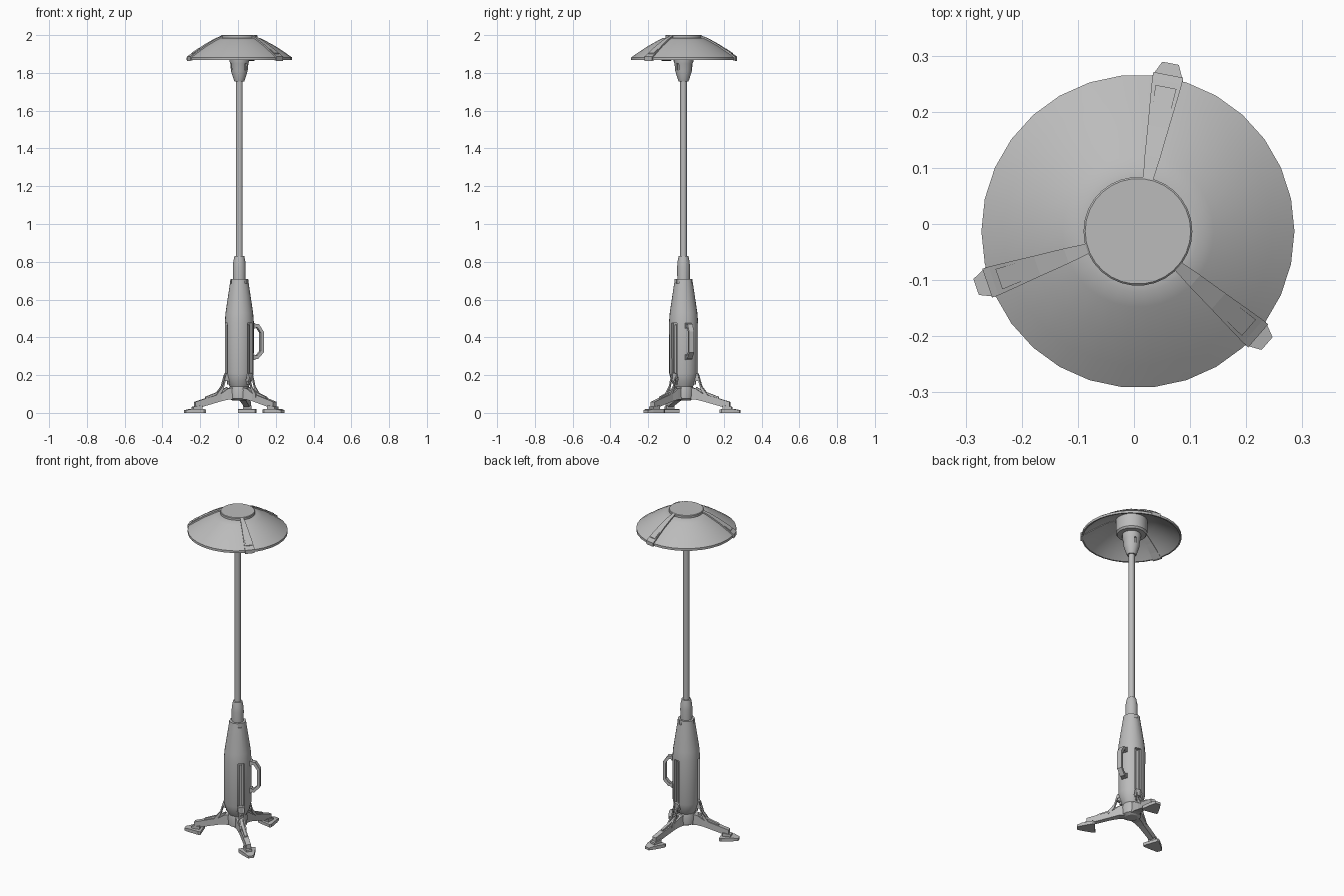
import bpy, bmesh, math
from mathutils import Matrix, Vector

if "Cube" in bpy.data.objects:
    bpy.data.objects.remove(bpy.data.objects["Cube"], do_unlink=True)

AXIS = Vector((0.007, -0.013, 0))        # lamp axis
ARMS = (79, 199, 319)                    # directions of legs, ribs and slots

metal = bpy.data.materials.new("grey metal")
metal.use_nodes = True
GREY = (0.5, 0.5, 0.5, 1)
metal.diffuse_color = GREY
metal.node_tree.nodes["Principled BSDF"].inputs["Base Color"].default_value = GREY


def finish(name, bm, angle=0):
    """Turn a bmesh into a shaded object, rotated about the lamp axis."""
    bmesh.ops.recalc_face_normals(bm, faces=bm.faces)
    bm.transform(Matrix.Translation(AXIS) @ Matrix.Rotation(math.radians(angle), 4, "Z"))
    mesh = bpy.data.meshes.new(name)
    bm.to_mesh(mesh)
    bm.free()
    mesh.materials.append(metal)
    ob = bpy.data.objects.new(name, mesh)
    bpy.context.collection.objects.link(ob)
    return ob


def smooth(ob, degrees=30):
    bpy.ops.object.select_all(action="DESELECT")
    ob.select_set(True)
    bpy.context.view_layer.objects.active = ob
    bpy.ops.object.shade_smooth_by_angle(angle=math.radians(degrees))


def lathe(name, profile, segments=24, closed=False):
    """Revolve (radius, height) points; open profiles get end caps."""
    bm = bmesh.new()
    rings = []
    for r, z in profile:
        rings.append([bm.verts.new((r * math.cos(a), r * math.sin(a), z))
                      for a in (math.tau * i / segments for i in range(segments))])
    pairs = list(zip(rings, rings[1:]))
    if closed:
        pairs.append((rings[-1], rings[0]))
    for low, high in pairs:
        for i in range(segments):
            j = (i + 1) % segments
            bm.faces.new((low[i], low[j], high[j], high[i]))
    if not closed:
        bm.faces.new(rings[0])
        bm.faces.new(rings[-1])
    return finish(name, bm)


def loft(name, sections, angle, side=0):
    """Rectangular sections (radius, bottom, top, half width) along an arm."""
    bm = bmesh.new()
    rings = [[bm.verts.new((r, side + t, z))
              for t, z in ((-w, lo), (w, lo), (w, hi), (-w, hi))]
             for r, lo, hi, w in sections]
    for a, b in zip(rings, rings[1:]):
        for i in range(4):
            j = (i + 1) % 4
            bm.faces.new((a[i], a[j], b[j], b[i]))
    bm.faces.new(rings[0])
    bm.faces.new(rings[-1])
    return finish(name, bm, angle)


def outline(name, points, half, angle):
    """Side outline of (radius, height) points, thickened across the arm."""
    bm = bmesh.new()
    face = bm.faces.new([bm.verts.new((r, -half, z)) for r, z in points])
    new = bmesh.ops.extrude_face_region(bm, geom=[face])["geom"]
    moved = [v for v in new if isinstance(v, bmesh.types.BMVert)]
    bmesh.ops.translate(bm, verts=moved, vec=(0, 2 * half, 0))
    return finish(name, bm, angle)


def cut(ob, cutter):
    mod = ob.modifiers.new("cut", "BOOLEAN")
    mod.operation, mod.solver, mod.object = "DIFFERENCE", "EXACT", cutter
    bpy.context.view_layer.objects.active = ob
    bpy.ops.object.modifier_apply(modifier=mod.name)
    bpy.data.objects.remove(cutter, do_unlink=True)


# Tank body with a stowing slot over each leg and notches at the shoulder
body = lathe("body", [(0.05, 0.14), (0.066, 0.17), (0.076, 0.21), (0.077, 0.48),
                      (0.073, 0.53), (0.049, 0.69), (0.047, 0.71)])
for a in ARMS:
    cut(body, loft("slot_cutter", [(0.058, 0.12, 0.475, 0.019), (0.1, 0.12, 0.475, 0.019)], a))
    cut(body, loft("notch_cutter", [(0.042, 0.685, 0.72, 0.01), (0.07, 0.685, 0.72, 0.01)], a))
smooth(body)

# Neck collar, pole and leg hub
smooth(lathe("collar", [(0.033, 0.705), (0.034, 0.77), (0.032, 0.80), (0.026, 0.83)], 20))
smooth(lathe("pole", [(0.018, 0.82), (0.018, 1.77)], 16))
smooth(lathe("leg_hub", [(0.035, 0.065), (0.052, 0.075), (0.055, 0.12), (0.05, 0.142)]))

# Lamp socket with side slots, and the housing inside the shade
socket = lathe("socket", [(0.026, 1.755), (0.03, 1.765), (0.044, 1.81), (0.048, 1.85),
                          (0.052, 1.86), (0.052, 1.90)])
for a in ARMS:
    cut(socket, loft("vent_cutter", [(0.038, 1.815, 1.85, 0.007), (0.07, 1.815, 1.85, 0.007)], a))
smooth(socket)
smooth(lathe("lamp_housing", [(0.05, 1.885), (0.08, 1.885), (0.088, 1.895), (0.088, 1.975)]))

# Hollow shade and its cap
smooth(lathe("shade", [(0.09, 1.985), (0.108, 1.985), (0.135, 1.972), (0.19, 1.942),
                       (0.24, 1.909), (0.279, 1.882), (0.279, 1.868), (0.271, 1.868),
                       (0.235, 1.898), (0.185, 1.930), (0.13, 1.96), (0.09, 1.972)],
             30, closed=True), 35)
smooth(lathe("shade_cap", [(0.09, 1.975), (0.097, 1.98), (0.097, 1.997), (0.094, 2.0)], 30))

for n, a in enumerate(ARMS, 1):
    # Shade rib widening to the rim, with a raised end pad
    loft(f"shade_rib_{n}", [(0.094, 1.97, 1.998, 0.009), (0.135, 1.955, 1.981, 0.014),
                            (0.19, 1.922, 1.95, 0.019), (0.24, 1.889, 1.917, 0.024),
                            (0.272, 1.866, 1.894, 0.027), (0.284, 1.864, 1.886, 0.027)], a)
    loft(f"rib_pad_{n}", [(0.226, 1.91, 1.929, 0.017), (0.262, 1.885, 1.905, 0.019)], a)

    # Leg beam, raised spine and ankle
    loft(f"leg_{n}", [(0.03, 0.07, 0.138, 0.026), (0.07, 0.07, 0.128, 0.022),
                      (0.105, 0.062, 0.103, 0.017), (0.225, 0.028, 0.066, 0.014),
                      (0.25, 0.022, 0.058, 0.014)], a)
    loft(f"leg_spine_{n}", [(0.07, 0.11, 0.137, 0.01), (0.11, 0.09, 0.115, 0.008),
                            (0.19, 0.07, 0.085, 0.008)], a)
    loft(f"ankle_{n}", [(0.215, 0.015, 0.04, 0.022), (0.262, 0.015, 0.032, 0.016)], a)

    # Wedge foot, pointed outwards
    loft(f"foot_{n}", [(0.203, 0, 0.018, 0.046), (0.215, 0, 0.02, 0.05),
                       (0.275, 0, 0.02, 0.029), (0.305, 0, 0.014, 0.015)], a)

    # Paired braces and the slide block in the slot
    for s in (-1, 1):
        loft(f"brace_{n}_{'right' if s < 0 else 'left'}",
             [(0.066, 0.19, 0.212, 0.004), (0.08, 0.178, 0.205, 0.004),
              (0.098, 0.115, 0.142, 0.004), (0.13, 0.082, 0.1, 0.004)], a, s * 0.014)
    loft(f"slide_block_{n}", [(0.05, 0.165, 0.215, 0.012), (0.079, 0.17, 0.21, 0.012)], a)
    loft(f"slide_rail_{n}", [(0.05, 0.15, 0.47, 0.007), (0.066, 0.15, 0.465, 0.007)], a)

# Carry handle between two legs
outline("handle", [(0.07, 0.285), (0.1, 0.285), (0.132, 0.32), (0.132, 0.43),
                   (0.105, 0.47), (0.07, 0.47), (0.07, 0.452), (0.097, 0.452),
                   (0.116, 0.424), (0.116, 0.328), (0.094, 0.303), (0.07, 0.303)], 0.014, 19)
for z in (0.294, 0.461):
    loft("handle_mount", [(0.07, z - 0.016, z + 0.016, 0.019),
                          (0.084, z - 0.013, z + 0.013, 0.017)], 19)
